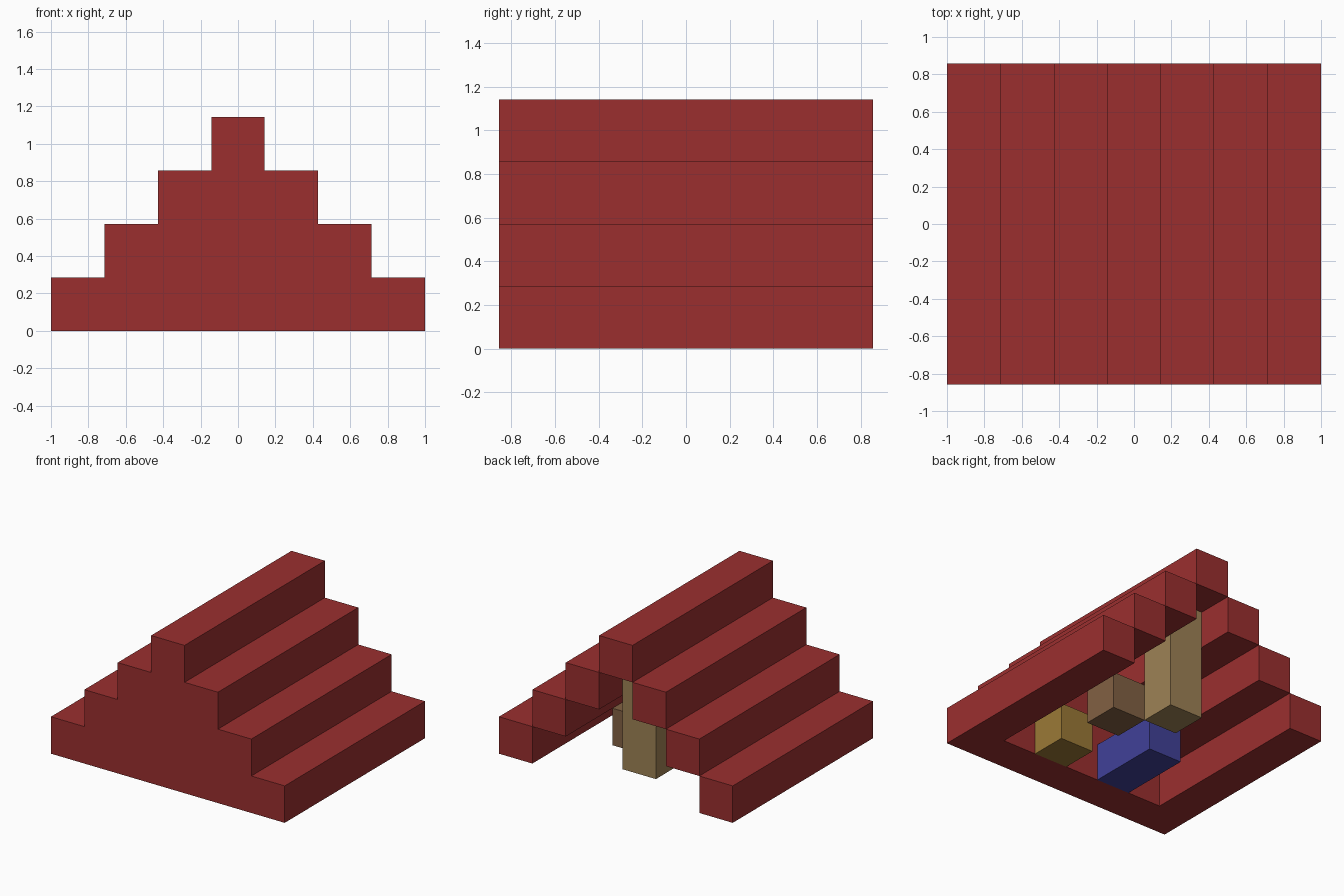
import bpy
import bmesh

cube = bpy.data.objects.get("Cube")
if cube:
    bpy.data.objects.remove(cube, do_unlink=True)

WIDTH, DEPTH, LEVELS = 7, 6, 4
UNIT = 2 / WIDTH


def make_material(name, rgb):
    # sRGB bytes to linear
    color = [((c / 255 + 0.055) / 1.055) ** 2.4 for c in rgb] + [1]
    mat = bpy.data.materials.new(name)
    mat.use_nodes = True
    mat.diffuse_color = color
    mat.node_tree.nodes["Principled BSDF"].inputs["Base Color"].default_value = color
    return mat


def point(i, j, k):
    """Grid cell corner to world position."""
    return ((i - WIDTH / 2) * UNIT, (j - DEPTH / 2) * UNIT, k * UNIT)


def add_object(name, bm, mat):
    mesh = bpy.data.meshes.new(name)
    bm.to_mesh(mesh)
    bm.free()
    mesh.materials.append(mat)
    bpy.context.collection.objects.link(bpy.data.objects.new(name, mesh))


def stepped_path(start, levels):
    """Staircase outline over the top, from left to right."""
    half = []
    for n in range(levels):
        half += [(start + n, n), (start + n, n + 1)]
    return half + [(WIDTH - i, k) for i, k in reversed(half)]


# Stepped roof with a closed front gable and an open back
bm = bmesh.new()


def face(corners):
    bm.faces.new([bm.verts.new(point(*c)) for c in corners])


outer = stepped_path(0, LEVELS)
inner = stepped_path(1, LEVELS - 1)
face([(i, 0, k) for i, k in reversed(outer)])
face([(i, 1, k) for i, k in inner])
for a, b in zip(outer, outer[1:]):
    face([(p[0], j, p[1]) for p, j in ((a, 0), (b, 0), (b, DEPTH), (a, DEPTH))])
for a, b in zip(inner, inner[1:]):
    face([(p[0], j, p[1]) for p, j in ((a, DEPTH), (b, DEPTH), (b, 1), (a, 1))])

# Square ends of the steps at the back
for i in range(WIDTH):
    k = min(i, WIDTH - 1 - i)
    face([(i, DEPTH, k), (i, DEPTH, k + 1), (i + 1, DEPTH, k + 1), (i + 1, DEPTH, k)])

# Underside of the walls
w, d = WIDTH, DEPTH
face([(i, j, 0) for i, j in ((0, 0), (0, d), (1, d), (1, 1),
                             (w - 1, 1), (w - 1, d), (w, d), (w, 0))])
bmesh.ops.remove_doubles(bm, verts=bm.verts, dist=0.0001)
add_object("stepped_roof", bm, make_material("dark red", (155, 47, 47)))


# Furniture blocks inside
def block(name, cell, size, mat):
    bm = bmesh.new()
    bmesh.ops.create_cube(bm, size=1)
    for v in bm.verts:
        v.co = point(*(c + (n + 0.5) * s for c, n, s in zip(cell, v.co, size)))
    add_object(name, bm, mat)


block("bed", (2, 1, 0), (1, 2, 1), make_material("blue", (65, 65, 152)))
block("chest", (4, 1, 0), (1, 1, 1), make_material("ochre", (155, 121, 54)))
block("table", (4, 3, 0), (1, 1, 1), make_material("brown", (130, 97, 67)))
block("pillar", (3, 4, 0), (1, 1, 3), make_material("tan", (158, 130, 85)))
